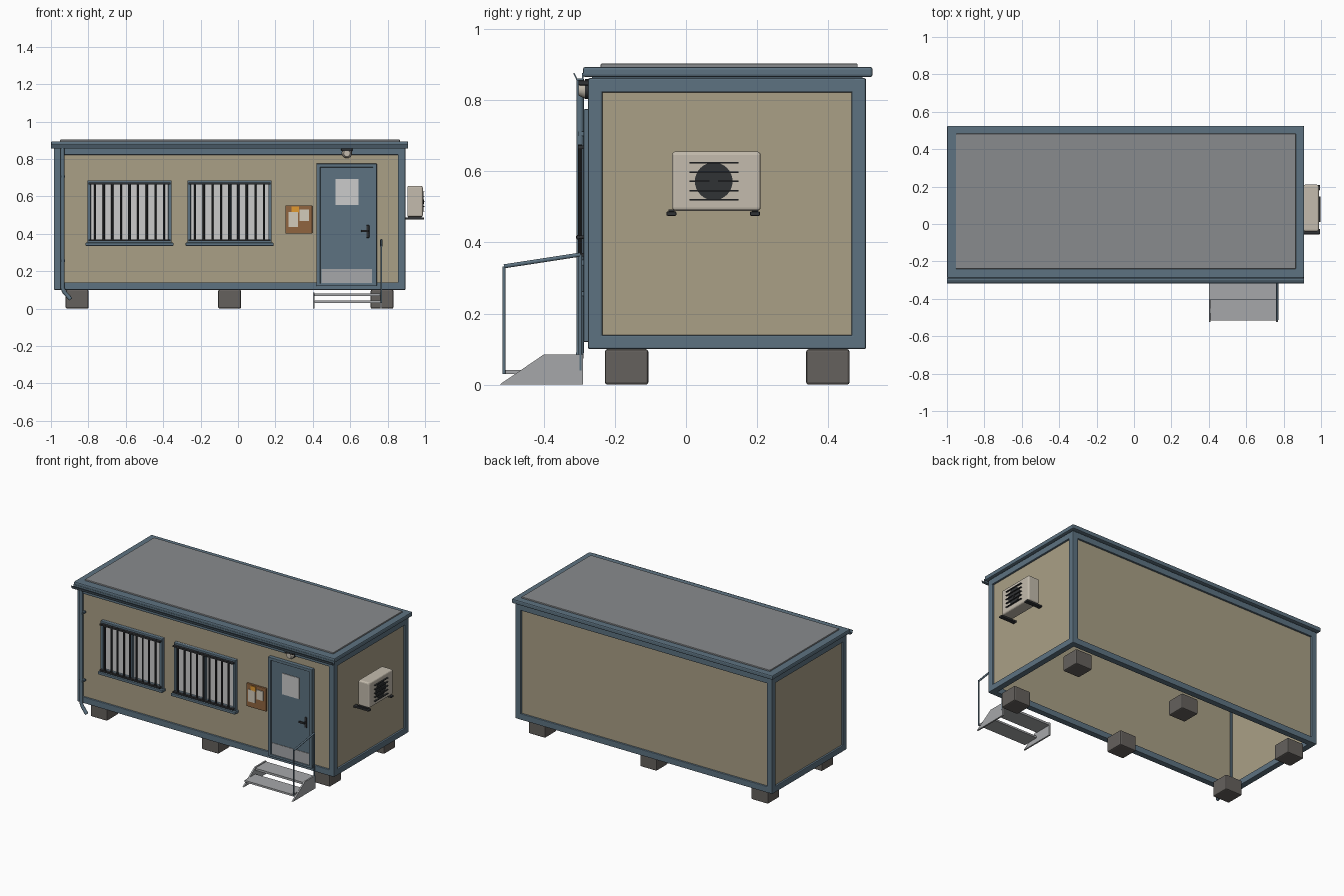
import bpy, bmesh, math
from mathutils import Vector

if "Cube" in bpy.data.objects:
    bpy.data.objects.remove(bpy.data.objects["Cube"])


def mat(name, r, g, b):
    m = bpy.data.materials.new(name)
    m.diffuse_color = (r, g, b, 1)
    m.use_nodes = True
    m.node_tree.nodes["Principled BSDF"].inputs["Base Color"].default_value = m.diffuse_color
    return m


BLUE = mat("blue_steel", 0.11, 0.17, 0.22)
BEIGE = mat("beige_panel", 0.40, 0.35, 0.24)
DARK = mat("dark_metal", 0.03, 0.032, 0.035)
CONC = mat("concrete", 0.13, 0.12, 0.11)
PALE = mat("pale_blind", 0.55, 0.55, 0.55)
CREAM = mat("cream_casing", 0.55, 0.50, 0.42)
CORK = mat("cork", 0.28, 0.13, 0.05)
PAPER = mat("paper", 0.65, 0.60, 0.50)
ORANGE = mat("orange_note", 0.75, 0.32, 0.03)
ROOF = mat("roof_sheet", 0.25, 0.26, 0.27)
STEEL = mat("steel", 0.38, 0.39, 0.40)


def finish(name, bm, m, bevel=0, seg=2, smooth=False):
    bmesh.ops.recalc_face_normals(bm, faces=bm.faces)
    me = bpy.data.meshes.new(name)
    bm.to_mesh(me)
    bm.free()
    ob = bpy.data.objects.new(name, me)
    bpy.context.collection.objects.link(ob)
    me.materials.append(m)
    if bevel:
        b = ob.modifiers.new("bevel", "BEVEL")
        b.width, b.segments = bevel, seg
    if smooth:
        bpy.ops.object.select_all(action="DESELECT")
        ob.select_set(True)
        bpy.context.view_layer.objects.active = ob
        bpy.ops.object.shade_smooth_by_angle(angle=math.radians(35))
    return ob


def box(name, x, y, z, m, bevel=0, seg=2):
    bm = bmesh.new()
    bmesh.ops.create_cube(bm, size=1)
    for v in bm.verts:
        v.co = [r[0] + (c + 0.5) * (r[1] - r[0]) for r, c in zip((x, y, z), v.co)]
    return finish(name, bm, m, bevel, seg)


def rod(name, a, b, r, m, r2=None, sides=16, bevel=0):
    a, b = Vector(a), Vector(b)
    bm = bmesh.new()
    bmesh.ops.create_cone(bm, cap_ends=True, segments=sides, radius1=r,
                          radius2=r if r2 is None else r2, depth=(b - a).length)
    q = Vector((0, 0, 1)).rotation_difference(b - a)
    for v in bm.verts:
        v.co = q @ v.co + (a + b) / 2
    return finish(name, bm, m, bevel, 2, True)


def prism(name, pts, x0, x1, m, bevel=0):
    """Extrude a (y, z) profile along x."""
    bm = bmesh.new()
    f = bm.faces.new([bm.verts.new((x0, y, z)) for y, z in pts])
    g = bmesh.ops.extrude_face_region(bm, geom=[f])["geom"]
    for v in g:
        if isinstance(v, bmesh.types.BMVert):
            v.co.x = x1
    return finish(name, bm, m, bevel)


def tube(name, pts, r, m):
    cu = bpy.data.curves.new(name, "CURVE")
    cu.dimensions, cu.bevel_depth, cu.bevel_resolution = "3D", r, 3
    cu.use_fill_caps = True
    s = cu.splines.new("POLY")
    s.points.add(len(pts) - 1)
    for p, c in zip(s.points, pts):
        p.co = (*c, 1)
    cu.materials.append(m)
    ob = bpy.data.objects.new(name, cu)
    bpy.context.collection.objects.link(ob)
    return ob


# Cabin body: corner posts, rails and recessed wall panels, open underneath
X0, X1, Y0, Y1, Z0, Z1 = -0.985, 0.895, -0.275, 0.506, 0.10, 0.862
W, P = 0.04, 0.012
for i, x in enumerate((X0, X1 - W)):
    for j, y in enumerate((Y0, Y1 - W)):
        box(f"corner_post_{i}{j}", (x, x + W), (y, y + W), (Z0, Z1), BLUE, 0.005)
for n, z in (("bottom", Z0), ("top", Z1 - W)):
    for s, y in (("front", Y0), ("back", Y1 - W)):
        box(f"{n}_rail_{s}", (X0 + 0.03, X1 - 0.03), (y, y + W), (z, z + W), BLUE, 0.004)
    for s, x in (("left", X0), ("right", X1 - W)):
        box(f"{n}_rail_{s}", (x, x + W), (Y0 + 0.03, Y1 - 0.03), (z, z + W), BLUE, 0.004)
zr = (Z0 + 0.02, Z1 - 0.02)
for s, a, b in (("front", Y0 + P, Y0 + 0.03), ("back", Y1 - 0.03, Y1 - P)):
    box(f"wall_{s}", (X0 + 0.02, X1 - 0.02), (a, b), zr, BEIGE)
for s, a, b in (("left", X0 + P, X0 + 0.03), ("right", X1 - 0.03, X1 - P)):
    box(f"wall_{s}", (a, b), (Y0 + 0.02, Y1 - 0.02), zr, BEIGE)

# Roof slab and raised sheet
box("roof_slab", (-1.0, 0.91), (-0.29, 0.525), (0.865, 0.894), BLUE, 0.007)
box("roof_core", (X0 + 0.01, X1 - 0.01), (Y0 + 0.01, Y1 - 0.01), (0.85, 0.87), BLUE)
box("roof_sheet", (-0.952, 0.865), (-0.24, 0.483), (0.89, 0.903), ROOF, 0.003)

# Foundation blocks
for i, x in enumerate((-0.86, -0.045, 0.77)):
    for j, y in enumerate((-0.167, 0.399)):
        box(f"foundation_block_{i}{j}", (x - 0.061, x + 0.061), (y - 0.061, y + 0.061),
            (0, 0.10), CONC, 0.007)

# Gutter and downpipe
prism("gutter", [(-0.288, 0.876), (-0.288, 0.856), (-0.308, 0.856), (-0.317, 0.876),
                 (-0.313, 0.876), (-0.306, 0.861), (-0.292, 0.861), (-0.292, 0.876)],
      -1.0, 0.91, BLUE)
tube("downpipe", [(-0.938, -0.298, 0.86), (-0.938, -0.298, 0.11), (-0.93, -0.298, 0.09),
                  (-0.895, -0.302, 0.05)], 0.011, BLUE)
for z in (0.25, 0.7):
    box("pipe_clip", (-0.952, -0.924), (-0.302, -0.27), (z, z + 0.012), BLUE)

# Barred windows
for k, x in enumerate((-0.58, -0.045)):
    l, r, b, t, f = x - 0.225, x + 0.225, 0.35, 0.685, 0.018
    box(f"window_blind_{k}", (l, r), (-0.27, -0.26), (b, t), PALE)
    for n, xr, zz in (("left", (l, l + f), (b, t)), ("right", (r - f, r), (b, t)),
                      ("top", (l, r), (t - f, t)), ("bottom", (l, r), (b, b + f)),
                      ("mullion", (x - 0.009, x + 0.009), (b, t))):
        box(f"window_{n}_{k}", xr, (-0.287, -0.262), zz, BLUE, 0.003)
    box(f"window_sill_{k}", (l - 0.01, r + 0.01), (-0.303, -0.262), (0.335, 0.352), BLUE, 0.003)
    for i in range(9):
        bx = x + (i - 4) * 0.046
        rod(f"window_bar_{k}{i}", (bx, -0.298, 0.36), (bx, -0.298, 0.675), 0.006, DARK, sides=10)
    for z in (0.365, 0.668):
        box(f"bar_holder_{k}", (l + 0.005, r - 0.005), (-0.304, -0.285), (z - 0.005, z + 0.005), DARK)

# Door with frame, pane, kick plate and handle
for n, xr, zz in (("left", (0.42, 0.44), (0.12, 0.775)), ("right", (0.722, 0.742), (0.12, 0.775)),
                  ("top", (0.42, 0.742), (0.755, 0.775)), ("threshold", (0.42, 0.742), (0.12, 0.135))):
    box(f"door_frame_{n}", xr, (-0.288, -0.26), zz, BLUE, 0.003)
box("door_leaf", (0.44, 0.722), (-0.28, -0.26), (0.132, 0.757), BLUE)
box("door_pane", (0.52, 0.645), (-0.284, -0.27), (0.553, 0.692), PALE)
box("kick_plate", (0.447, 0.716), (-0.283, -0.27), (0.137, 0.212), STEEL)
box("handle_plate", (0.686, 0.702), (-0.286, -0.27), (0.378, 0.446), DARK, 0.003)
rod("handle_stem", (0.694, -0.28, 0.415), (0.694, -0.305, 0.415), 0.005, DARK)
box("handle_lever", (0.658, 0.700), (-0.309, -0.299), (0.409, 0.421), DARK, 0.003)

# Lamp above the door
rod("lamp_base", (0.582, -0.262, 0.832), (0.582, -0.284, 0.832), 0.028, DARK)
rod("lamp_glass", (0.582, -0.284, 0.83), (0.582, -0.302, 0.83), 0.026, CREAM, 0.017)
box("lamp_hood", (0.552, 0.612), (-0.303, -0.265), (0.842, 0.856), DARK, 0.004)

# Notice board
box("notice_board_frame", (0.253, 0.397), (-0.275, -0.26), (0.40, 0.552), CORK, 0.003)
for n, xr, zz, m in (("left", (0.27, 0.32), (0.437, 0.517), PAPER),
                     ("right", (0.33, 0.38), (0.467, 0.53), PAPER),
                     ("small", (0.287, 0.325), (0.513, 0.545), ORANGE)):
    box(f"notice_{n}", xr, (-0.279, -0.274), zz, m)

# Air conditioner on the right wall
box("ac_casing", (0.905, 0.988), (-0.039, 0.21), (0.489, 0.656), CREAM, 0.010, 3)
rod("ac_fan_opening", (0.98, 0.078, 0.572), (0.991, 0.078, 0.572), 0.053, DARK, sides=32)
rod("ac_fan_hub", (0.985, 0.078, 0.572), (0.995, 0.078, 0.572), 0.012, DARK)
for i in range(5):
    z = 0.572 + (i - 2) * 0.026
    box(f"ac_grille_bar_{i}", (0.985, 0.998), (0.01, 0.147), (z - 0.002, z + 0.002), DARK)
for y in (-0.041, 0.194):
    box("ac_bracket_arm", (0.88, 0.995), (y - 0.014, y + 0.014), (0.475, 0.487), DARK, 0.003)
    box("ac_foot", (0.91, 0.98), (y - 0.008, y + 0.008), (0.484, 0.493), DARK)

# Entrance steps
for s, x in (("left", 0.40), ("right", 0.76)):
    prism(f"step_stringer_{s}", [(-0.525, 0), (-0.40, 0.085), (-0.29, 0.085), (-0.29, 0)],
          x, x + 0.01, STEEL)
box("upper_tread", (0.408, 0.762), (-0.405, -0.29), (0.066, 0.08), STEEL)
box("lower_tread", (0.408, 0.762), (-0.515, -0.405), (0.03, 0.042), STEEL)

# Handrail
lo, hi = (0.766, -0.512, 0.333), (0.766, -0.297, 0.366)
tube("handrail_outer_post", [(0.766, -0.512, 0.03), lo], 0.005, BLUE)
tube("handrail_inner_post", [(0.766, -0.297, 0.04), hi], 0.005, BLUE)
tube("handrail_top", [lo, hi], 0.006, BLUE)
